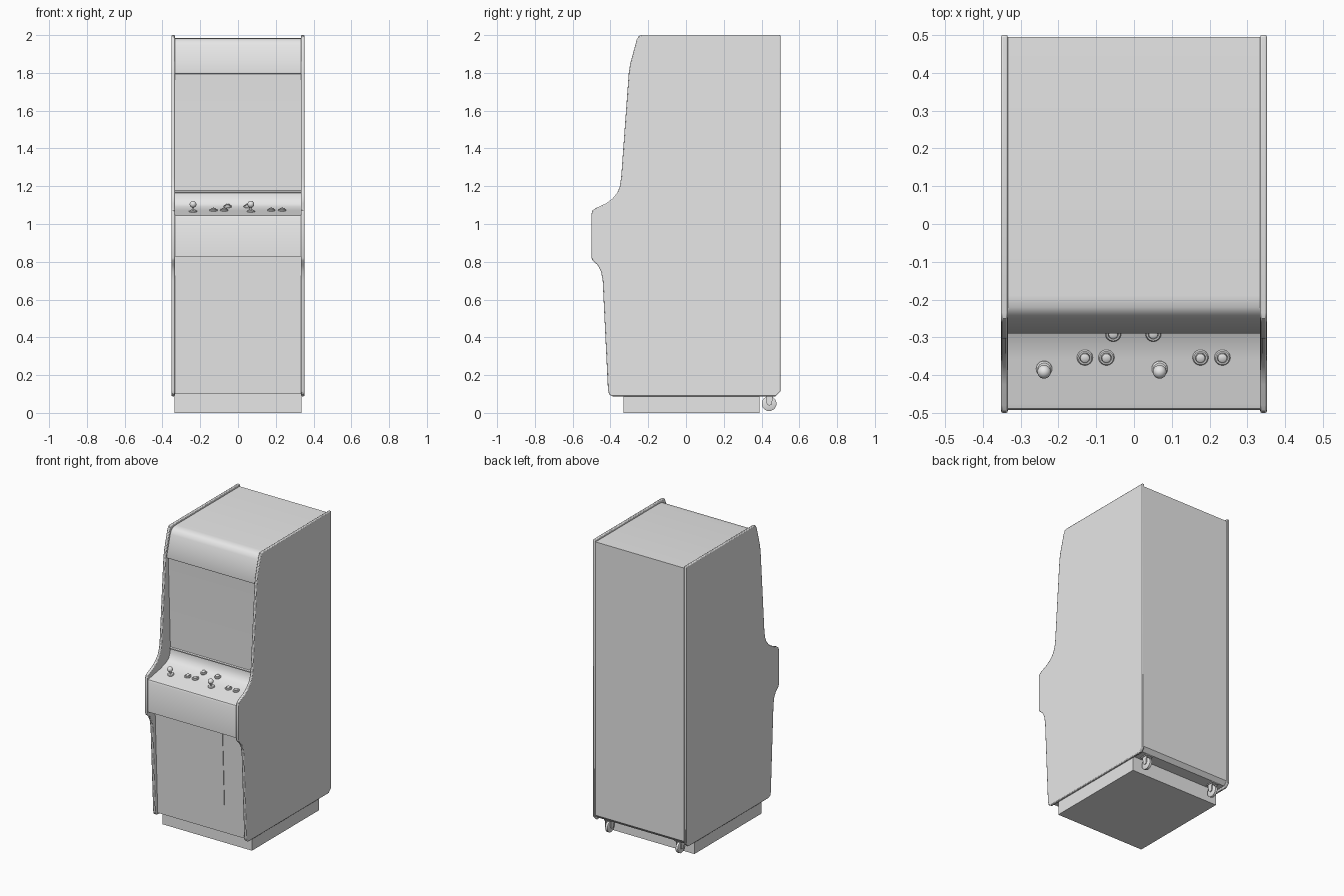
import bpy, bmesh, math
from mathutils import Matrix, Vector

if "Cube" in bpy.data.objects:
    bpy.data.objects.remove(bpy.data.objects["Cube"])

grey = bpy.data.materials.new("plain_grey")
grey.diffuse_color = (0.8, 0.8, 0.8, 1)
grey.use_nodes = True
grey.node_tree.nodes["Principled BSDF"].inputs["Base Color"].default_value = grey.diffuse_color


def finish(name, bm, bevel=0, angle=35):
    bmesh.ops.recalc_face_normals(bm, faces=bm.faces[:])
    me = bpy.data.meshes.new(name)
    bm.to_mesh(me)
    bm.free()
    me.materials.append(grey)
    ob = bpy.data.objects.new(name, me)
    bpy.context.collection.objects.link(ob)
    if bevel:
        m = ob.modifiers.new("soft_edge", 'BEVEL')
        m.width, m.segments = bevel, 2
        m.limit_method, m.angle_limit = 'ANGLE', math.radians(60)
    bpy.ops.object.select_all(action='DESELECT')
    ob.select_set(True)
    bpy.context.view_layer.objects.active = ob
    bpy.ops.object.shade_smooth_by_angle(angle=math.radians(angle))
    return ob


def prism(name, pts, x0, x1, bevel=0):
    """Extrude a (y, z) outline along x."""
    bm = bmesh.new()
    a = [bm.verts.new((x0, y, z)) for y, z in pts]
    b = [bm.verts.new((x1, y, z)) for y, z in pts]
    bm.faces.new(a)
    bm.faces.new(b[::-1])
    n = len(pts)
    for i in range(n):
        bm.faces.new((a[i], a[(i + 1) % n], b[(i + 1) % n], b[i]))
    return finish(name, bm, bevel)


def lathe(name, profile, matrix, seg=24):
    """Revolve a (radius, height) profile around local z."""
    bm = bmesh.new()
    vs = [bm.verts.new((r, 0, h)) for r, h in profile]
    es = [bm.edges.new(p) for p in zip(vs, vs[1:])]
    bmesh.ops.spin(bm, geom=vs + es, cent=(0, 0, 0), axis=(0, 0, 1),
                   angle=math.tau, steps=seg)
    bmesh.ops.remove_doubles(bm, verts=bm.verts[:], dist=1e-5)
    bm.transform(matrix)
    return finish(name, bm)


# Side panels, with rounded edging
side = [(0.5, 2.0), (-0.235, 2.0), (-0.25, 1.995), (-0.261, 1.975),
        (-0.295, 1.85), (-0.303, 1.80), (-0.343, 1.25), (-0.35, 1.20),
        (-0.364, 1.165), (-0.39, 1.133), (-0.425, 1.108), (-0.48, 1.083),
        (-0.495, 1.072), (-0.5, 1.055),
        (-0.5, 0.82), (-0.495, 0.807), (-0.468, 0.783), (-0.45, 0.75),
        (-0.441, 0.70), (-0.413, 0.12), (-0.407, 0.098), (-0.39, 0.088),
        (0.475, 0.088), (0.5, 0.113)]
for s, label in ((-1, "left"), (1, "right")):
    prism("side_panel_" + label, side, s * 0.334, s * 0.352, 0.005)

# Cabinet body: back, top, marquee, screen, control deck, lower front
body = [(0.495, 1.985), (-0.19, 1.985), (-0.22, 1.981), (-0.24, 1.968),
        (-0.251, 1.945), (-0.29, 1.805), (-0.288, 1.797), (-0.272, 1.793),
        (-0.25, 1.175), (-0.25, 1.16), (-0.255, 1.135), (-0.268, 1.108),
        (-0.29, 1.091), (-0.355, 1.07), (-0.475, 1.049), (-0.488, 1.045),
        (-0.493, 1.034), (-0.493, 0.828), (-0.415, 0.828),
        (-0.386, 0.10), (0.47, 0.10), (0.495, 0.125)]
prism("cabinet_body", body, -0.336, 0.336)

# Dark seam ledge under the screen
prism("screen_trim", [(-0.25, 1.178), (-0.259, 1.174), (-0.259, 1.167), (-0.25, 1.165)],
      -0.335, 0.335)

# Plinth
prism("base_plinth", [(-0.33, 0), (0.39, 0), (0.39, 0.102), (-0.33, 0.102)],
      -0.336, 0.336)


# Service door, a thin plate lying on the sloped lower front
def front_y(z):
    return -0.386 - 0.029 * (z - 0.10) / 0.728


prism("front_door", [(front_y(0.29) - 0.004, 0.29), (front_y(0.805) - 0.004, 0.805),
                     (front_y(0.805) + 0.002, 0.805), (front_y(0.29) + 0.002, 0.29)],
      -0.175, 0.175)


# Controls, standing on the tilted deck
def on_deck(x, y):
    z = 1.07 + (y + 0.355) * (0.32 if y > -0.355 else 0.175)
    return Matrix.Translation((x, y, z)) @ Matrix.Rotation(math.radians(12), 4, 'X')


button = [(0.021, -0.01), (0.021, 0.004), (0.018, 0.008), (0.014, 0.008),
          (0.013, 0.005), (0.012, 0.012), (0.009, 0.014), (0, 0.0145)]
for i, (x, y) in enumerate([(-0.055, -0.29), (0.051, -0.29), (-0.13, -0.353),
                            (-0.073, -0.353), (0.176, -0.353), (0.234, -0.353)]):
    lathe(f"button_{i + 1}", button, on_deck(x, y))

stick = [(0.021, -0.01), (0.021, 0.004), (0.017, 0.008), (0.006, 0.009), (0.006, 0.026)]
ball = [(0.018 * math.cos(t), 0.040 + 0.018 * math.sin(t))
        for t in [math.radians(-70 + 16 * k) for k in range(10)]] + [(0, 0.058)]
for i, x in enumerate((-0.238, 0.068)):
    lathe(f"joystick_{i + 1}", stick + ball, on_deck(x, -0.383))

# Rear casters: wheel plus fork
wheel = [(0, -0.012), (0.03, -0.012), (0.039, -0.008), (0.039, 0.008), (0.03, 0.012), (0, 0.012)]
fork = [(0.42, 0.102), (0.46, 0.102), (0.455, 0.045), (0.44, 0.038), (0.428, 0.045)]
for s, label in ((-1, "left"), (1, "right")):
    c = Vector((s * 0.265, 0.44, 0.049))
    lathe("caster_wheel_" + label, wheel,
          Matrix.Translation(c) @ Matrix.Rotation(math.pi / 2, 4, 'Y'))
    for k, off in enumerate((-0.017, 0.017)):
        prism(f"caster_fork_{label}_{k + 1}", fork, c.x + off - 0.003, c.x + off + 0.003)
    prism("caster_plate_" + label, [(0.41, 0.094), (0.47, 0.094), (0.47, 0.102), (0.41, 0.102)],
          c.x - 0.025, c.x + 0.025)
